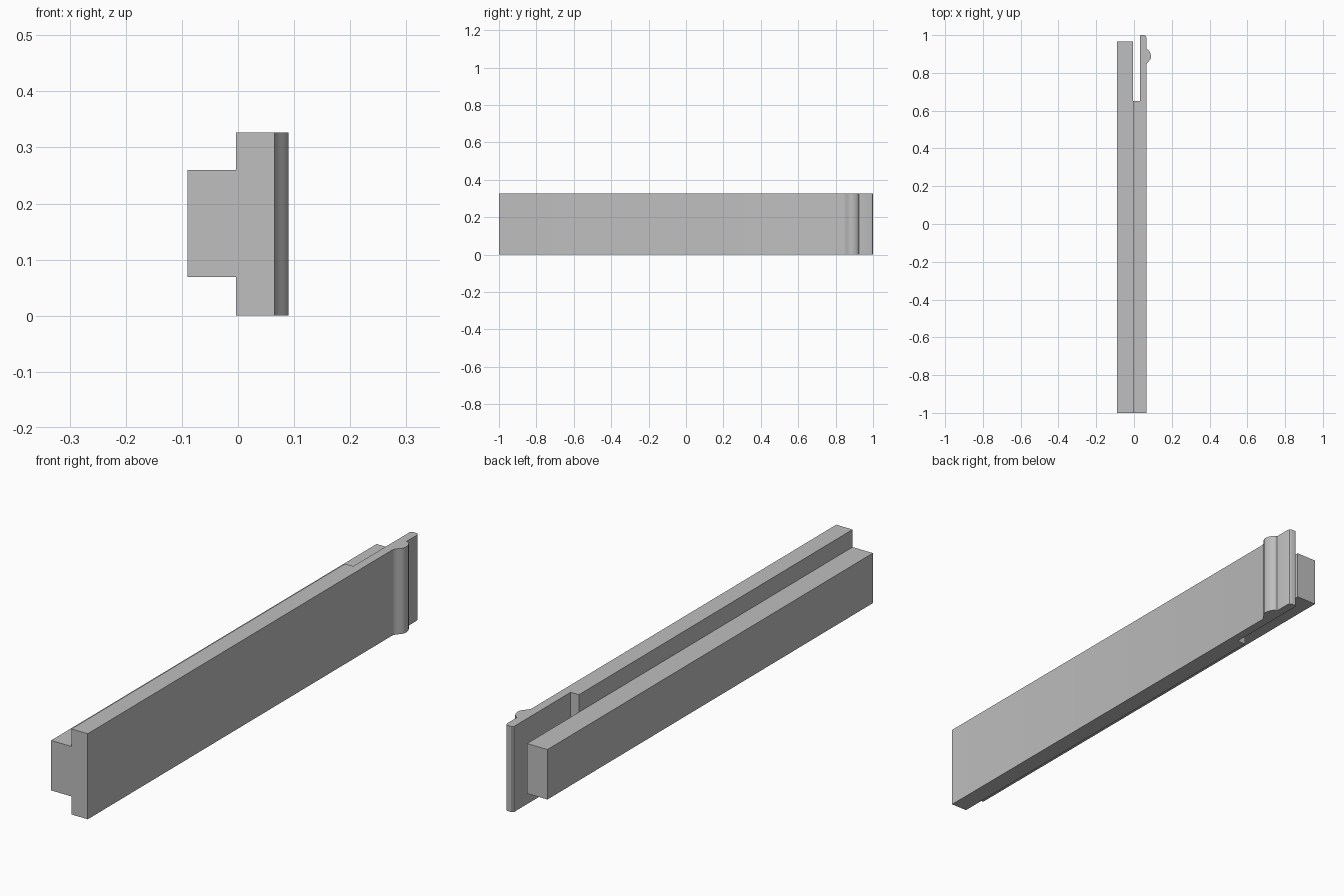
import bpy, bmesh, math

cube = bpy.data.objects.get("Cube")
if cube:
    bpy.data.objects.remove(cube, do_unlink=True)

grey = bpy.data.materials.new("plain_grey")
grey.use_nodes = True
colour = (0.52, 0.52, 0.52, 1)
grey.diffuse_color = colour
grey.node_tree.nodes["Principled BSDF"].inputs["Base Color"].default_value = colour


def extrude_outline(name, outline, z0, z1):
    """Raise a flat outline in x, y into a solid between two heights."""
    bm = bmesh.new()
    face = bm.faces.new([bm.verts.new((x, y, z0)) for x, y in outline])
    top = bmesh.ops.extrude_face_region(bm, geom=[face])["geom"]
    verts = [g for g in top if isinstance(g, bmesh.types.BMVert)]
    bmesh.ops.translate(bm, verts=verts, vec=(0, 0, z1 - z0))
    bmesh.ops.recalc_face_normals(bm, faces=bm.faces)
    mesh = bpy.data.meshes.new(name)
    bm.to_mesh(mesh)
    bm.free()
    mesh.materials.append(grey)
    obj = bpy.data.objects.new(name, mesh)
    bpy.context.collection.objects.link(obj)
    return obj


INNER, ARM, OUTER, HEIGHT = -0.004, 0.031, 0.065, 0.327

# Raised catch: a soft S-shaped rise, then a rounded back
catch = []
for i in range(7):
    t = i / 6
    catch.append((OUTER + 0.0125 * (1 - math.cos(math.pi * t)), 0.838 + 0.045 * t))
for i in range(1, 8):
    a = math.pi / 2 * i / 7
    catch.append((OUTER + 0.025 * math.cos(a), 0.883 + 0.042 * math.sin(a)))

# Wide rail that thins into a springy arm carrying the catch
outline = [(INNER, -1), (OUTER, -1)] + catch
outline += [(OUTER, 0.988), (0.062, 0.996), (0.055, 1), (0.036, 1),
            (ARM, 0.995), (ARM, 0.652), (INNER, 0.652)]
rail = extrude_outline("rail_with_clip_arm", outline, 0, HEIGHT)

# Narrower bar along the inner side
extrude_outline("inner_bar", [(-0.09, -1), (INNER, -1), (INNER, 0.965), (-0.09, 0.965)],
                0.069, 0.26)

# Smooth the catch, keep corners crisp
bpy.ops.object.select_all(action="DESELECT")
rail.select_set(True)
bpy.context.view_layer.objects.active = rail
bpy.ops.object.shade_smooth_by_angle(angle=math.radians(35))
